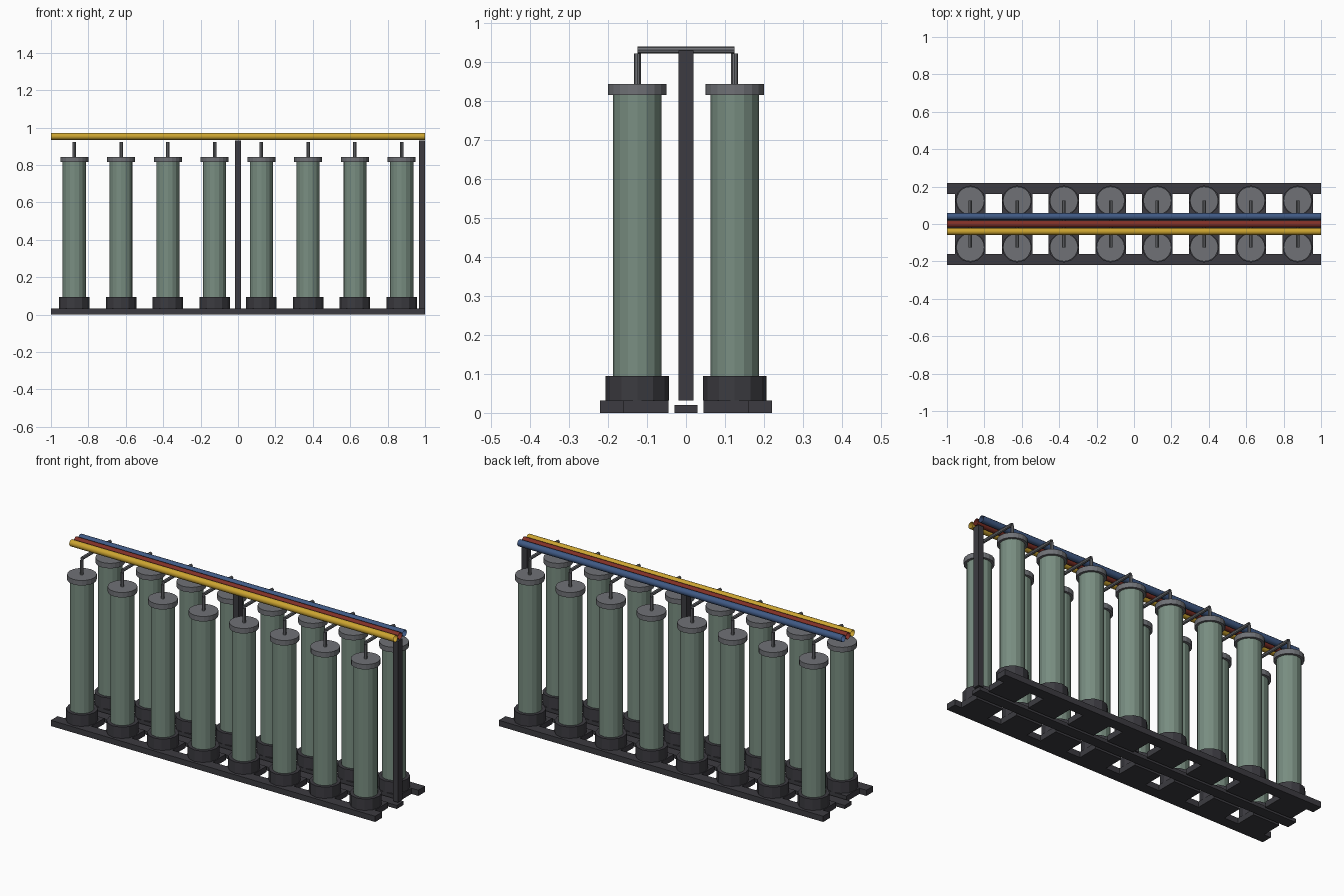
import bpy
from math import pi

cube = bpy.data.objects.get("Cube")
if cube:
    bpy.data.objects.remove(cube, do_unlink=True)


def material(name, rgb):
    m = bpy.data.materials.new(name)
    m.use_nodes = True
    colour = (*rgb, 1)
    m.diffuse_color = colour
    m.node_tree.nodes["Principled BSDF"].inputs["Base Color"].default_value = colour
    return m


DARK = material("dark steel", (0.045, 0.044, 0.052))
GREEN = material("tank green", (0.19, 0.27, 0.22))
GREY = material("fitting grey", (0.16, 0.165, 0.18))
YELLOW = material("pipe yellow", (0.6, 0.37, 0.03))
RED = material("pipe red", (0.22, 0.03, 0.02))
BLUE = material("pipe blue", (0.05, 0.1, 0.23))


def box(name, mat, x, y, z):
    """Box given as (min, max) ranges on each axis."""
    spans = (x, y, z)
    bpy.ops.mesh.primitive_cube_add(size=1, location=[(a + b) / 2 for a, b in spans])
    ob = bpy.context.object
    ob.name = name
    ob.scale = [b - a for a, b in spans]
    bpy.ops.object.transform_apply(location=False, rotation=False, scale=True)
    ob.data.materials.append(mat)
    return ob


def cylinder(name, mat, sides, radius, length, centre, rotation=(0, 0, 0), capped=True, smooth=False):
    bpy.ops.mesh.primitive_cylinder_add(
        vertices=sides, radius=radius, depth=length, location=centre, rotation=rotation,
        end_fill_type='NGON' if capped else 'NOTHING')
    ob = bpy.context.object
    ob.name = name
    ob.data.materials.append(mat)
    if smooth:
        bpy.ops.object.shade_smooth_by_angle()
    return ob


def upright(name, mat, sides, radius, x, y, bottom, top, **options):
    return cylinder(name, mat, sides, radius, top - bottom, (x, y, (bottom + top) / 2), **options)


RAIL_TOP = 0.032
FOOT_TOP = 0.095
TANK_TOP = 0.815
LID_TOP = 0.843
TANK_Y = 0.125
PIPE_Z = 0.953

# Long floor rails
for name, side in (("front_rail", -1), ("back_rail", 1)):
    box(name, DARK, (-1, 1), sorted((side * 0.16, side * 0.22)), (0, RAIL_TOP))
box("centre_rail", DARK, (-1, 1), (-0.03, 0.03), (0, 0.02))

# Posts under the pipe bundle
box("centre_post", DARK, (-0.016, 0.016), (-0.019, 0.019), (RAIL_TOP, 0.93))
box("end_post", DARK, (0.968, 1), (-0.019, 0.019), (RAIL_TOP, 0.93))

# Two rows of tanks, joined in pairs by cross pipes
for i in range(8):
    x = -0.875 + 0.25 * i
    for row, side in (("front", -1), ("back", 1)):
        y = side * TANK_Y
        box(f"{row}_base_plate", DARK, (x - 0.082, x + 0.082),
            sorted((side * 0.045, side * 0.16)), (0, RAIL_TOP))
        upright(f"{row}_foot", DARK, 12, 0.081, x, y, RAIL_TOP, FOOT_TOP)
        upright(f"{row}_tank", GREEN, 16, 0.062, x, y, FOOT_TOP, TANK_TOP)
        upright(f"{row}_lid", GREY, 20, 0.075, x, y, TANK_TOP, LID_TOP)
        upright(f"{row}_riser", GREY, 8, 0.009, x, y, LID_TOP, 0.922, capped=False)
    cylinder("cross_pipe", GREY, 8, 0.009, 2 * TANK_Y, (x, 0, 0.931), (pi / 2, 0, 0), capped=False)

# Bundle of three open-ended main pipes
for name, mat, y in (("yellow_pipe", YELLOW, -0.04), ("red_pipe", RED, 0), ("blue_pipe", BLUE, 0.04)):
    cylinder(name, mat, 12, 0.0185, 2, (0, y, PIPE_Z), (0, pi / 2, 0), capped=False, smooth=True)
